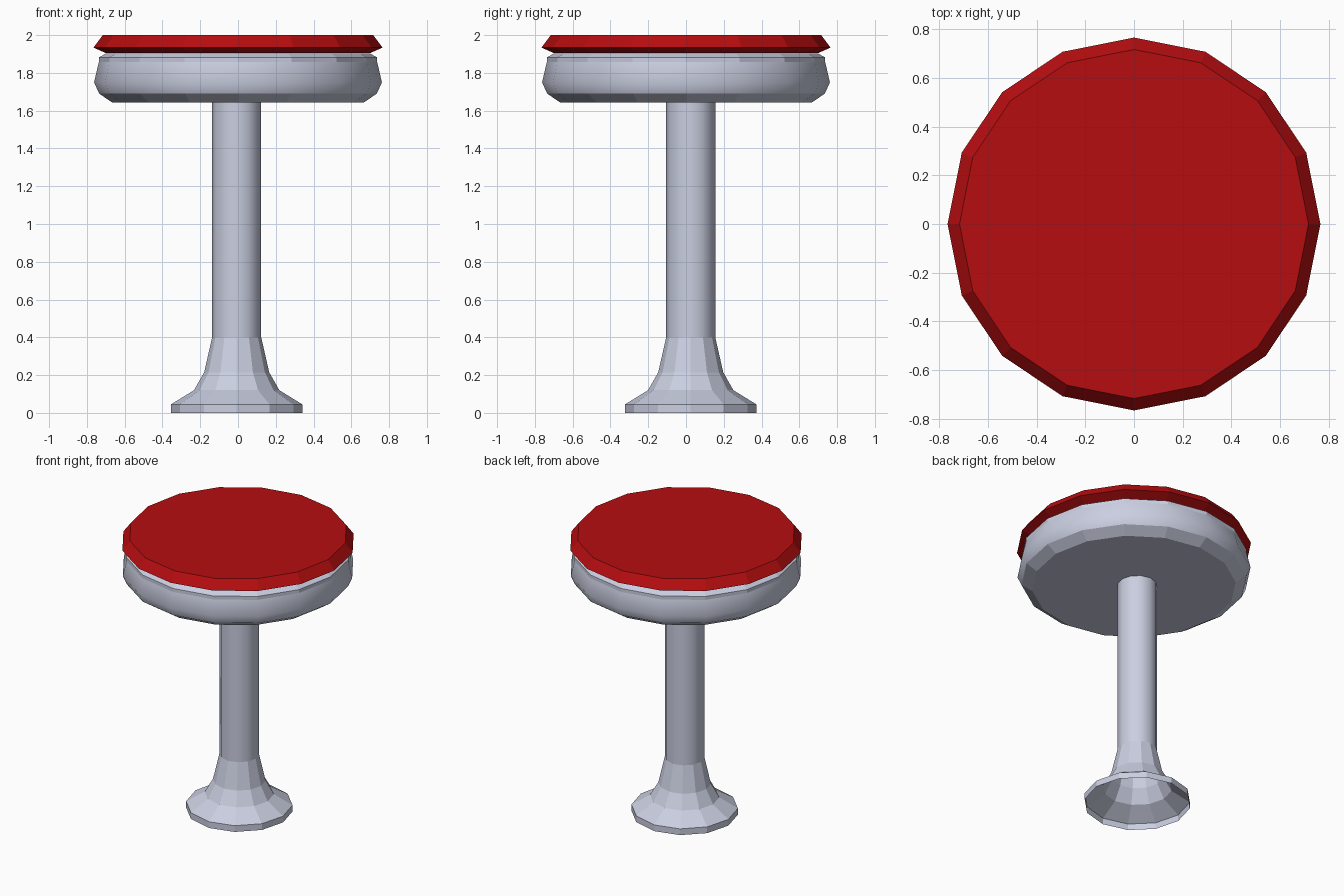
import bpy, bmesh, math

if "Cube" in bpy.data.objects:
    bpy.data.objects.remove(bpy.data.objects["Cube"])


def material(name, rgb):
    m = bpy.data.materials.new(name)
    m.diffuse_color = (*rgb, 1.0)
    m.use_nodes = True
    m.node_tree.nodes["Principled BSDF"].inputs["Base Color"].default_value = m.diffuse_color
    return m


red = material("red_vinyl", (0.47, 0.004, 0.005))
steel = material("pale_steel", (0.59, 0.62, 0.75))


def lathe(name, profile, sides, mat, centre=(0, 0), cap_bottom=False,
          cap_top=False, smooth_bands=()):
    """Turn a list of (radius, height) around a vertical axis, bottom to top."""
    bm = bmesh.new()
    rings = []
    for r, z in profile:
        angles = [2 * math.pi * i / sides for i in range(sides)]
        rings.append([bm.verts.new((centre[0] + r * math.cos(a),
                                    centre[1] + r * math.sin(a), z)) for a in angles])
    for b in range(len(rings) - 1):
        lo, hi = rings[b], rings[b + 1]
        for i in range(sides):
            j = (i + 1) % sides
            f = bm.faces.new((lo[i], lo[j], hi[j], hi[i]))
            f.smooth = b in smooth_bands
    if cap_bottom:
        bm.faces.new(list(reversed(rings[0])))
    if cap_top:
        bm.faces.new(rings[-1])
    me = bpy.data.meshes.new(name)
    bm.to_mesh(me)
    bm.free()
    me.materials.append(mat)
    ob = bpy.data.objects.new(name, me)
    bpy.context.collection.objects.link(ob)
    return ob


stem = (-0.007, 0.025)  # the pedestal sits slightly off the seat centre

# Flared foot, open underneath
lathe("foot", [(0.348, 0), (0.348, 0.045), (0.226, 0.12), (0.172, 0.215), (0.13, 0.4)],
      12, steel, stem)

# Pole
lathe("pole", [(0.13, 0.4), (0.13, 1.645)], 12, steel, stem, smooth_bands=(0,))

# Metal seat ring with a rounded side
lathe("seat_ring", [(0.665, 1.643), (0.735, 1.69), (0.762, 1.75), (0.737, 1.857),
                    (0.737, 1.882), (0.70, 1.902)],
      16, steel, cap_bottom=True, cap_top=True, smooth_bands=(1, 2))

# Cushion
lathe("cushion", [(0.70, 1.905), (0.765, 1.934), (0.716, 2.0)],
      16, red, cap_bottom=True, cap_top=True)
